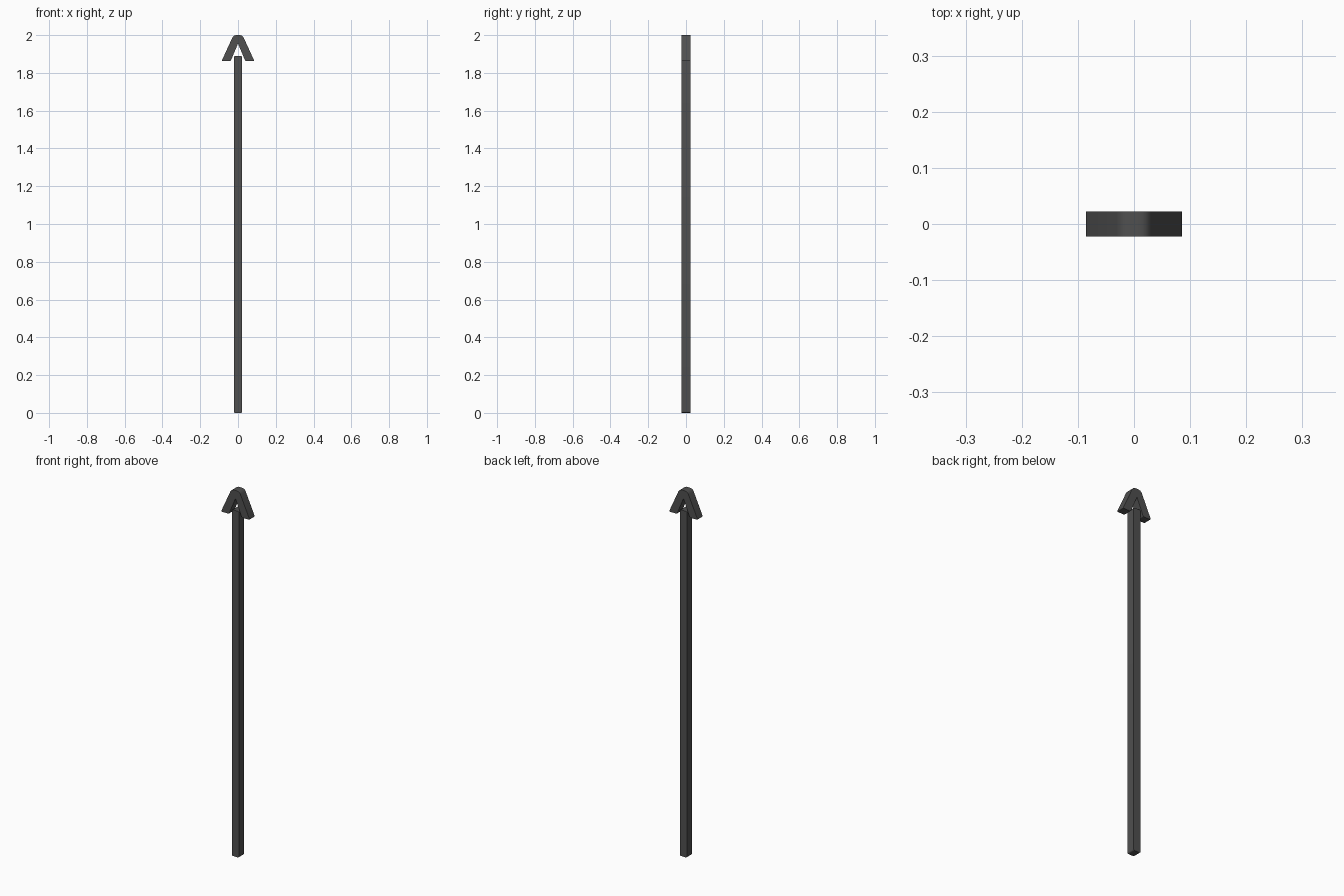
import bpy, bmesh
from mathutils import Vector

if "Cube" in bpy.data.objects:
    bpy.data.objects.remove(bpy.data.objects["Cube"])

HALF_DEPTH = 0.0225


def rounded(corners, segments=4):
    """Round each (x, z, setback) corner of a profile with a quadratic arc."""
    points = []
    for i, (x, z, r) in enumerate(corners):
        p = Vector((x, z))
        a = Vector(corners[i - 1][:2]) - p
        b = Vector(corners[(i + 1) % len(corners)][:2]) - p
        if r == 0:
            points.append(p)
            continue
        a, b = p + a.normalized() * r, p + b.normalized() * r
        for k in range(segments + 1):
            t = k / segments
            points.append(a * (1 - t) ** 2 + p * 2 * t * (1 - t) + b * t ** 2)
    return points


def extruded(name, half):
    """Mirror a half profile across x and extrude it along y."""
    full = half + [(-x, z, r) for x, z, r in reversed(half) if x != 0]
    bm = bmesh.new()
    face = bm.faces.new([bm.verts.new((p.x, -HALF_DEPTH, p.y)) for p in rounded(full)])
    out = bmesh.ops.extrude_face_region(bm, geom=[face])
    moved = [g for g in out["geom"] if isinstance(g, bmesh.types.BMVert)]
    bmesh.ops.translate(bm, verts=moved, vec=(0, 2 * HALF_DEPTH, 0))
    bmesh.ops.recalc_face_normals(bm, faces=bm.faces)
    mesh = bpy.data.meshes.new(name)
    bm.to_mesh(mesh)
    bm.free()
    obj = bpy.data.objects.new(name, mesh)
    bpy.context.collection.objects.link(obj)
    bpy.ops.object.select_all(action='DESELECT')
    obj.select_set(True)
    bpy.context.view_layer.objects.active = obj
    bpy.ops.object.shade_smooth_by_angle(angle=0.6)
    mat = bpy.data.materials.get("dark_grey") or bpy.data.materials.new("dark_grey")
    mat.diffuse_color = (0.08, 0.08, 0.08, 1)
    mat.use_nodes = True
    mat.node_tree.nodes["Principled BSDF"].inputs["Base Color"].default_value = mat.diffuse_color
    mesh.materials.append(mat)


# Straight shaft with softly rounded ends
extruded("shaft", [(0.0215, 0.0, 0.008), (0.0215, 1.89, 0.008)])

# Open chevron arrow head with a blunt rounded tip
extruded("arrow_head", [(0.0, 1.955, 0.004), (0.039, 1.862, 0.005),
                        (0.087, 1.862, 0.006), (0.024, 2.0, 0.016)])
